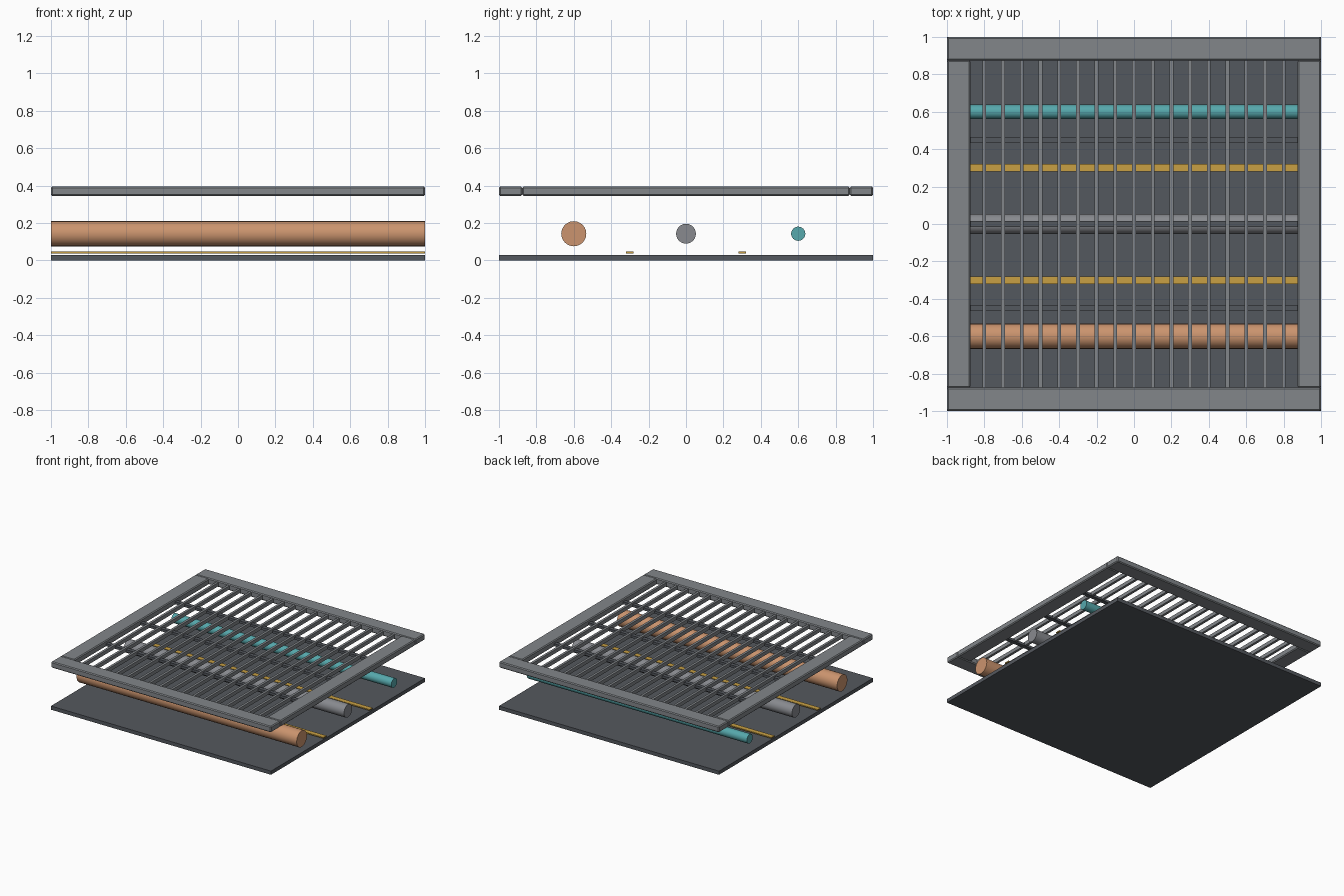
import bpy, math

if "Cube" in bpy.data.objects:
    bpy.data.objects.remove(bpy.data.objects["Cube"])


def srgb(r, g, b):
    return [(c / 255 / 12.92 if c / 255 <= 0.04045 else ((c / 255 + 0.055) / 1.055) ** 2.4)
            for c in (r, g, b)] + [1.0]


def material(name, rgb):
    m = bpy.data.materials.new(name)
    m.diffuse_color = srgb(*rgb)
    m.use_nodes = True
    m.node_tree.nodes["Principled BSDF"].inputs["Base Color"].default_value = m.diffuse_color
    return m


STEEL = material("steel grey", (130, 134, 138))
DARK = material("dark grey", (84, 88, 94))
COPPER = material("copper", (203, 148, 110))
PIPE = material("pipe grey", (136, 138, 143))
TEAL = material("teal", (86, 168, 172))
GOLD = material("gold", (200, 160, 68))


def box(name, x, y, z, mat, bevel=0):
    """Box from (min, max) ranges on each axis."""
    bpy.ops.mesh.primitive_cube_add(size=1, location=[sum(r) / 2 for r in (x, y, z)])
    o = bpy.context.object
    o.name = name
    o.scale = [r[1] - r[0] for r in (x, y, z)]
    bpy.ops.object.transform_apply(location=False, rotation=False, scale=True)
    o.data.materials.append(mat)
    if bevel:
        b = o.modifiers.new("bevel", 'BEVEL')
        b.width = bevel
        b.segments = 1
    return o


def pipe(name, y, radius, mat):
    """Round pipe running the full width along x."""
    bpy.ops.mesh.primitive_cylinder_add(vertices=24, radius=radius, depth=2,
                                        location=(0, y, 0.143),
                                        rotation=(0, math.pi / 2, 0))
    o = bpy.context.object
    o.name = name
    o.data.materials.append(mat)
    bpy.ops.object.shade_smooth_by_angle(angle=math.radians(40))


# Floor plate under the grate
box("base_plate", (-1, 1), (-1, 1), (0, 0.03), DARK)

# Pipes and flat cable strips
pipe("large_copper_pipe", -0.6, 0.067, COPPER)
pipe("middle_grey_pipe", 0.0, 0.053, PIPE)
pipe("small_teal_pipe", 0.6, 0.038, TEAL)
for y, side in ((-0.3, "front"), (0.3, "back")):
    box(side + "_cable_strip", (-1, 1), (y - 0.02, y + 0.02), (0.038, 0.047), GOLD)

# Bevelled grate frame
IN, Z = 0.875, (0.345, 0.395)
box("frame_front", (-1, 1), (-1, -IN), Z, STEEL, 0.007)
box("frame_back", (-1, 1), (IN, 1), Z, STEEL, 0.007)
box("frame_left", (-1, -IN), (-IN, IN), Z, STEEL, 0.007)
box("frame_right", (IN, 1), (-IN, IN), Z, STEEL, 0.007)

# Grate slats
for i in range(-8, 9):
    x = i * 0.1
    box(f"slat_{i + 9}", (x - 0.01, x + 0.01), (-IN, IN), (0.355, 0.385), STEEL)

# Cross bars tying the slats together
for i, y in enumerate((-0.45, 0, 0.45)):
    box(f"cross_bar_{i + 1}", (-IN, IN), (y - 0.016, y + 0.016), (0.352, 0.372), DARK)
